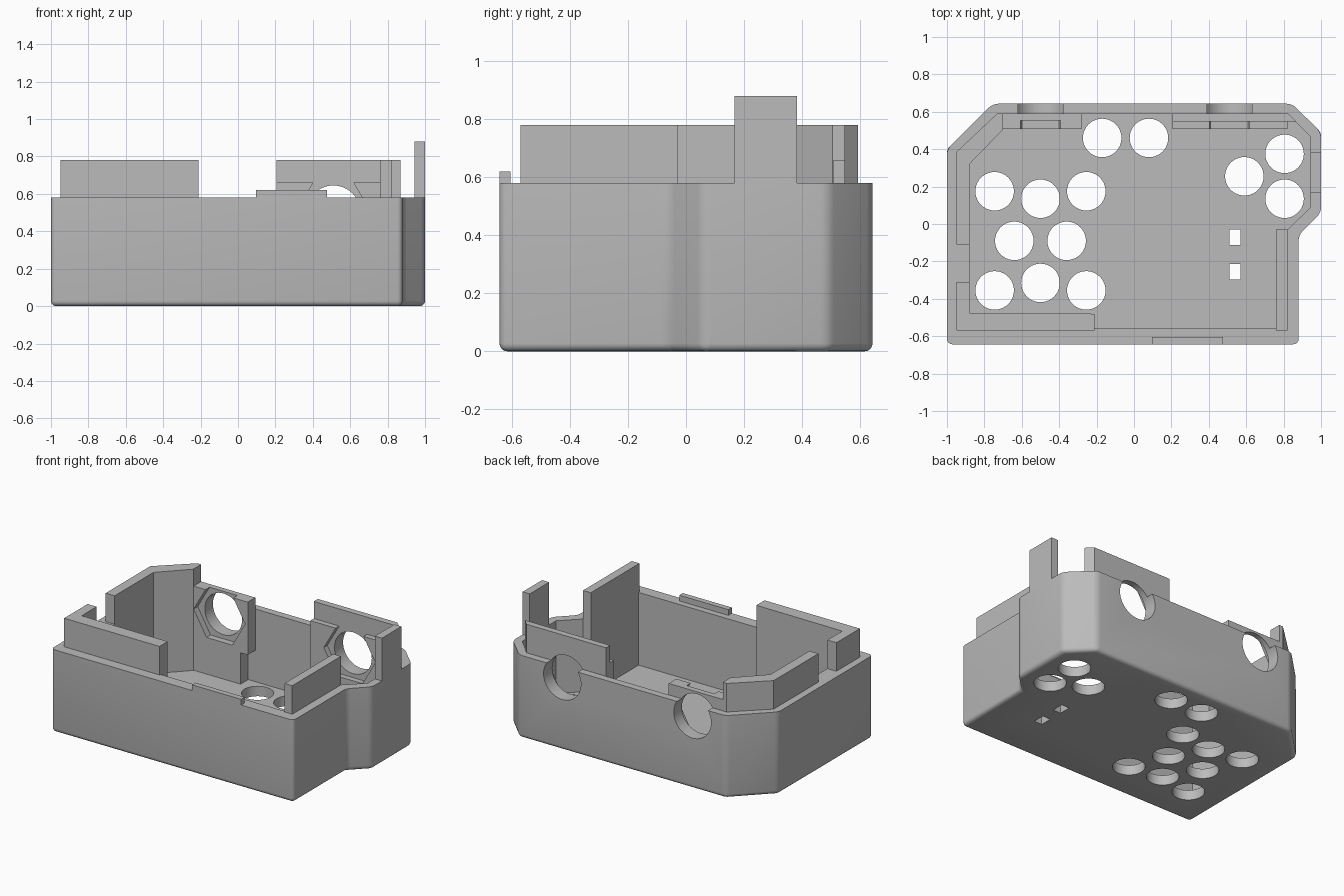
import bpy, bmesh, math
from mathutils import Matrix

if "Cube" in bpy.data.objects:
    bpy.data.objects.remove(bpy.data.objects["Cube"])

grey = bpy.data.materials.new("plain grey")
grey.diffuse_color = (0.5, 0.5, 0.5, 1)
grey.use_nodes = True
grey.node_tree.nodes["Principled BSDF"].inputs["Base Color"].default_value = grey.diffuse_color


def add_object(name, bm):
    bmesh.ops.recalc_face_normals(bm, faces=bm.faces)
    mesh = bpy.data.meshes.new(name)
    bm.to_mesh(mesh)
    bm.free()
    mesh.materials.append(grey)
    ob = bpy.data.objects.new(name, mesh)
    bpy.context.collection.objects.link(ob)
    return ob


def prism_mesh(outline, z0, z1):
    bm = bmesh.new()
    base = bm.faces.new([bm.verts.new((x, y, z0)) for x, y in outline])
    top = bmesh.ops.extrude_face_region(bm, geom=[base])["geom"]
    for v in top:
        if isinstance(v, bmesh.types.BMVert):
            v.co.z = z1
    bmesh.ops.recalc_face_normals(bm, faces=bm.faces)
    return bm


def prism(name, outline, z0, z1):
    return add_object(name, prism_mesh(outline, z0, z1))


def box(name, x0, x1, y0, y1, z0, z1):
    return prism(name, [(x0, y0), (x1, y0), (x1, y1), (x0, y1)], z0, z1)


def cylinder(name, sides, r, depth, matrix):
    bm = bmesh.new()
    bmesh.ops.create_cone(bm, cap_ends=True, segments=sides, radius1=r,
                          radius2=r, depth=depth, matrix=matrix)
    return add_object(name, bm)


def cut(ob, cutters):
    for c in cutters:
        c.hide_render = True
        c.hide_viewport = True
        mod = ob.modifiers.new("cut", 'BOOLEAN')
        mod.operation = 'DIFFERENCE'
        mod.solver = 'EXACT'
        mod.object = c


FLOOR, RIM, LIP, BLOCK = 0.07, 0.58, 0.78, 0.66

# Tray body with rounded vertical corners and rounded bottom edge
outer = [(-1, -0.643), (0.88, -0.643), (0.88, -0.06), (1, 0.06), (1, 0.49),
         (0.845, 0.643), (-0.755, 0.643), (-1, 0.40)]
bm = prism_mesh(outer, 0, RIM)
edges = [e for e in bm.edges if min(v.co.z for v in e.verts) < 0.01]
bmesh.ops.bevel(bm, geom=edges, offset=0.028, segments=4, profile=0.5, affect='EDGES')
tray = add_object("tray", bm)

# Cavity
cavity = prism("cavity_cutter",
               [(-0.95, -0.56), (0.82, -0.56), (0.82, -0.03), (0.945, 0.09),
                (0.945, 0.465), (0.82, 0.592), (-0.73, 0.592), (-0.95, 0.385)],
               FLOOR, 1.0)

# Round and rectangular openings in the floor
spots = [(-0.745, 0.175), (-0.5, 0.135), (-0.255, 0.175), (-0.64, -0.09),
         (-0.36, -0.09), (-0.745, -0.355), (-0.5, -0.315), (-0.255, -0.355),
         (-0.17, 0.46), (0.08, 0.46), (0.59, 0.255), (0.805, 0.375), (0.805, 0.135)]
floor_cutters = [cylinder("floor_hole_cutter", 40, 0.103, 0.15,
                          Matrix.Translation((x, y, 0))) for x, y in spots]
floor_cutters += [box("slot_cutter", 0.51, 0.57, y, y + 0.083, -0.1, 0.12)
                  for y in (-0.113, -0.298)]

# Back wall ports and their hexagonal nut pockets
turn = Matrix.Rotation(math.pi / 2, 4, 'X')
ports, pockets = [], []
for x in (-0.5, 0.51):
    ports.append(cylinder("port_cutter", 48, 0.145, 0.4,
                          Matrix.Translation((x, 0.6, 0.5)) @ turn))
    pockets.append(cylinder("pocket_cutter", 6, 0.2, 0.15,
                            Matrix.Translation((x, 0.478, 0.5)) @ turn
                            @ Matrix.Rotation(math.pi / 2, 4, 'Z')))
for p in pockets:  # flat edge on top
    p.data.transform(Matrix.Translation((0, 0, 0)))
cut(tray, [cavity] + floor_cutters + ports)

# Left lip wrapping the front left and back left corners, with a side notch
left_lip = prism("left_lip",
                 [(-0.95, -0.57), (-0.21, -0.57), (-0.21, -0.48), (-0.88, -0.475),
                  (-0.88, 0.32), (-0.70, 0.505), (-0.70, 0.592), (-0.73, 0.592),
                  (-0.95, 0.385)], FLOOR - 0.01, LIP)
cut(left_lip, [box("notch_cutter", -1.05, -0.8, -0.31, -0.11, RIM, 1.0)])

# Right lip
box("right_lip", 0.76, 0.82, -0.57, -0.03, FLOOR - 0.01, LIP)

# Back lip and nut blocks
back_lip = prism("back_lip", [(0.205, 0.547), (0.868, 0.547), (0.822, 0.592),
                              (0.205, 0.592)], FLOOR - 0.01, LIP)
cut(back_lip, [ports[1]])
right_block = box("right_nut_block", 0.205, 0.82, 0.508, 0.547, FLOOR - 0.01, BLOCK)
cut(right_block, [ports[1], pockets[1]])
left_block = box("left_nut_block", -0.70, -0.28, 0.508, 0.592, FLOOR - 0.01, BLOCK)
cut(left_block, [ports[0], pockets[0],
                 box("step_cutter", -0.335, -0.2, 0.4, 0.7, 0, 0.29)])

# Tall side tab and low front latch
box("side_tab", 0.945, 1.0, 0.167, 0.382, RIM - 0.05, 0.88)
box("front_latch", 0.095, 0.475, -0.643, -0.604, RIM - 0.05, 0.62)

# Apply the cuts, make sure pockets lie flat-side up, and shade
bpy.context.view_layer.update()
graph = bpy.context.evaluated_depsgraph_get()
solid = [o for o in bpy.data.objects if not o.hide_render]
results = [(o, bpy.data.meshes.new_from_object(o.evaluated_get(graph)))
           for o in solid if o.modifiers]
for o, mesh in results:
    o.modifiers.clear()
    o.data = mesh
for o in [o for o in bpy.data.objects if o.hide_render]:
    bpy.data.objects.remove(o)
for o in solid:
    o.select_set(True)
bpy.context.view_layer.objects.active = tray
bpy.ops.object.shade_smooth_by_angle(angle=math.radians(30))
